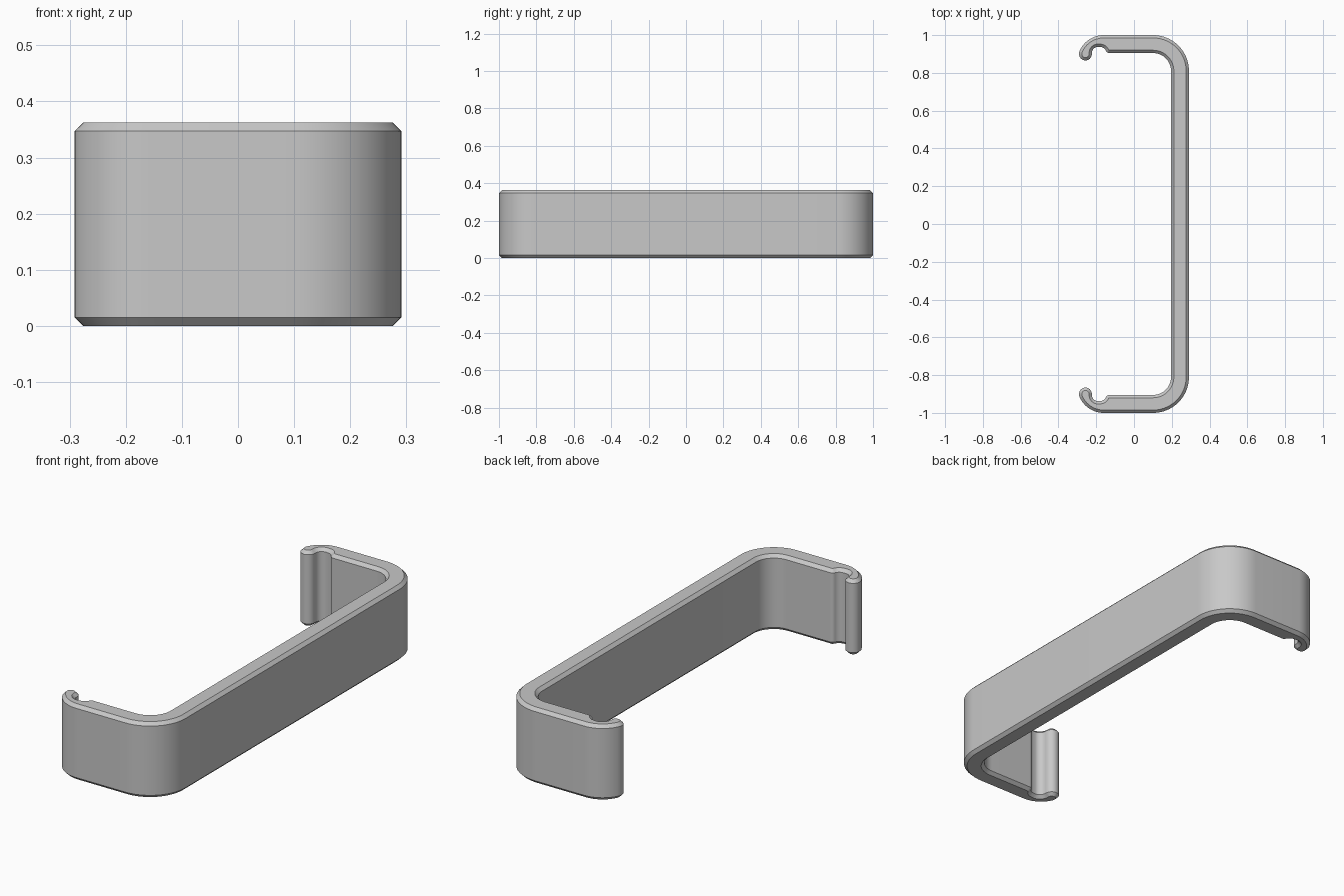
import bpy
import bmesh
from math import atan2, cos, sin, pi, radians

HEIGHT, CHAMFER = 0.362, 0.015

cube = bpy.data.objects.get("Cube")
if cube:
    bpy.data.objects.remove(cube)

# Arc centres of one end, on the +y side
CORNER = (0.101, 0.81)
HOOK = (-0.16, 0.86)
TIP = (-0.257, 0.90)
NOTCH = (-0.190, 0.905)
NOTCH_END = (-0.178, 0.905)
LIP = (-0.130, 0.925)


def arc(centre, radius, start, end, steps):
    return [(centre[0] + radius * cos(start + (end - start) * i / steps),
             centre[1] + radius * sin(start + (end - start) * i / steps))
            for i in range(steps + 1)]


def heading(a, b):
    return atan2(b[1] - a[1], b[0] - a[0])


def outline(inset):
    """Closed clip profile; convex arcs shrink and hollow arcs grow by the inset."""
    hook_end = heading(HOOK, TIP)
    tip_end = heading(TIP, NOTCH)
    lip_start = heading(NOTCH_END, LIP)
    half = arc(CORNER, 0.19 - inset, 0, pi / 2, 20)
    half += arc(HOOK, 0.14 - inset, pi / 2, hook_end, 12)
    half += arc(TIP, 0.034 - inset, hook_end, 2 * pi + tip_end, 20)[1:]
    half += arc(NOTCH, 0.033 + inset, pi + tip_end, pi / 2, 10)[1:]
    half += arc(NOTCH_END, 0.032 + inset, pi / 2, lip_start, 8)
    half += arc(LIP, 0.02 - inset, pi + lip_start, 1.5 * pi, 8)[1:]
    half += arc(CORNER, 0.095 + inset, pi / 2, 0, 16)
    return half + [(x, -y) for x, y in reversed(half)]


# Clip body: chamfered extrusion of the profile
bm = bmesh.new()
levels = [(0, CHAMFER), (CHAMFER, 0), (HEIGHT - CHAMFER, 0), (HEIGHT, CHAMFER)]
rings = [[bm.verts.new((x, y, z)) for x, y in outline(inset)] for z, inset in levels]
for low, high in zip(rings, rings[1:]):
    for i in range(len(low)):
        j = (i + 1) % len(low)
        bm.faces.new((low[i], low[j], high[j], high[i]))
bm.faces.new(rings[0][::-1])
bm.faces.new(rings[-1])
mesh = bpy.data.meshes.new("clip_bracket")
bm.to_mesh(mesh)
bm.free()

# Plain grey material
grey = bpy.data.materials.new("light grey")
grey.use_nodes = True
colour = (0.58, 0.58, 0.58, 1)
grey.diffuse_color = colour
for node in grey.node_tree.nodes:
    if node.type == 'BSDF_PRINCIPLED':
        node.inputs["Base Color"].default_value = colour
mesh.materials.append(grey)

bracket = bpy.data.objects.new("clip_bracket", mesh)
bpy.context.collection.objects.link(bracket)
bpy.ops.object.select_all(action='DESELECT')
bracket.select_set(True)
bpy.context.view_layer.objects.active = bracket
bpy.ops.object.shade_smooth_by_angle(angle=radians(30))
